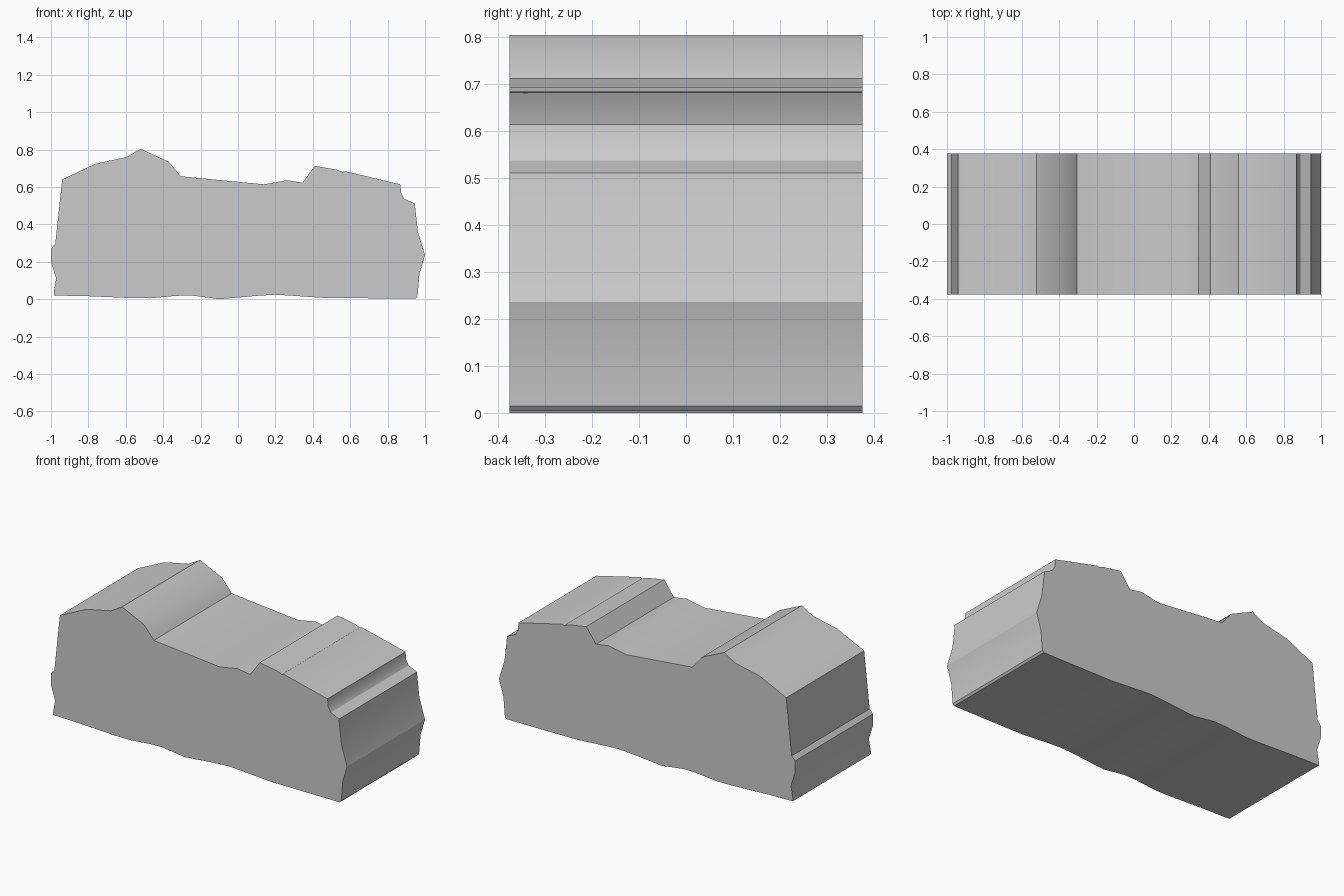
import bpy, bmesh, math

HALF_DEPTH = 0.376

# Side outline (x, z), clockwise from the lower left corner
left_side = [(-0.985, 0.02), (-0.985, 0.04), (-0.972, 0.11), (-1.0, 0.20),
             (-1.0, 0.27), (-0.977, 0.295), (-0.94, 0.64)]
top = [(-0.76, 0.725), (-0.595, 0.76), (-0.52, 0.804), (-0.37, 0.735),
       (-0.305, 0.657), (0.14, 0.614), (0.262, 0.636), (0.345, 0.623),
       (0.41, 0.713), (0.53, 0.692), (0.56, 0.68), (0.575, 0.684)]
right_side = [(0.868, 0.614), (0.873, 0.565), (0.89, 0.537), (0.945, 0.511),
              (0.962, 0.36), (1.0, 0.236), (0.97, 0.135), (0.96, 0.015),
              (0.95, 0.004)]
bottom = [(0.7, 0.005), (0.47, 0.006), (0.3, 0.018), (0.2, 0.024),
          (0.1, 0.018), (-0.1, 0.0), (-0.16, 0.008), (-0.25, 0.02),
          (-0.33, 0.018), (-0.47, 0.005), (-0.57, 0.006), (-0.8, 0.016)]
outline = left_side + top + right_side + bottom

# Rock block: outline face extruded through the depth
bm = bmesh.new()
face = bm.faces.new([bm.verts.new((x, -HALF_DEPTH, z)) for x, z in outline])
extruded = bmesh.ops.extrude_face_region(bm, geom=[face], use_keep_orig=True)
for v in extruded["geom"]:
    if isinstance(v, bmesh.types.BMVert):
        v.co.y = HALF_DEPTH
bmesh.ops.recalc_face_normals(bm, faces=bm.faces[:])

mesh = bpy.data.meshes.new("rock_block")
bm.to_mesh(mesh)
bm.free()
rock = bpy.data.objects.new("rock_block", mesh)
bpy.context.collection.objects.link(rock)

# Soft shading along gentle bends, crisp at hard edges
bpy.context.view_layer.objects.active = rock
rock.select_set(True)
bpy.ops.object.shade_smooth_by_angle(angle=math.radians(30))
